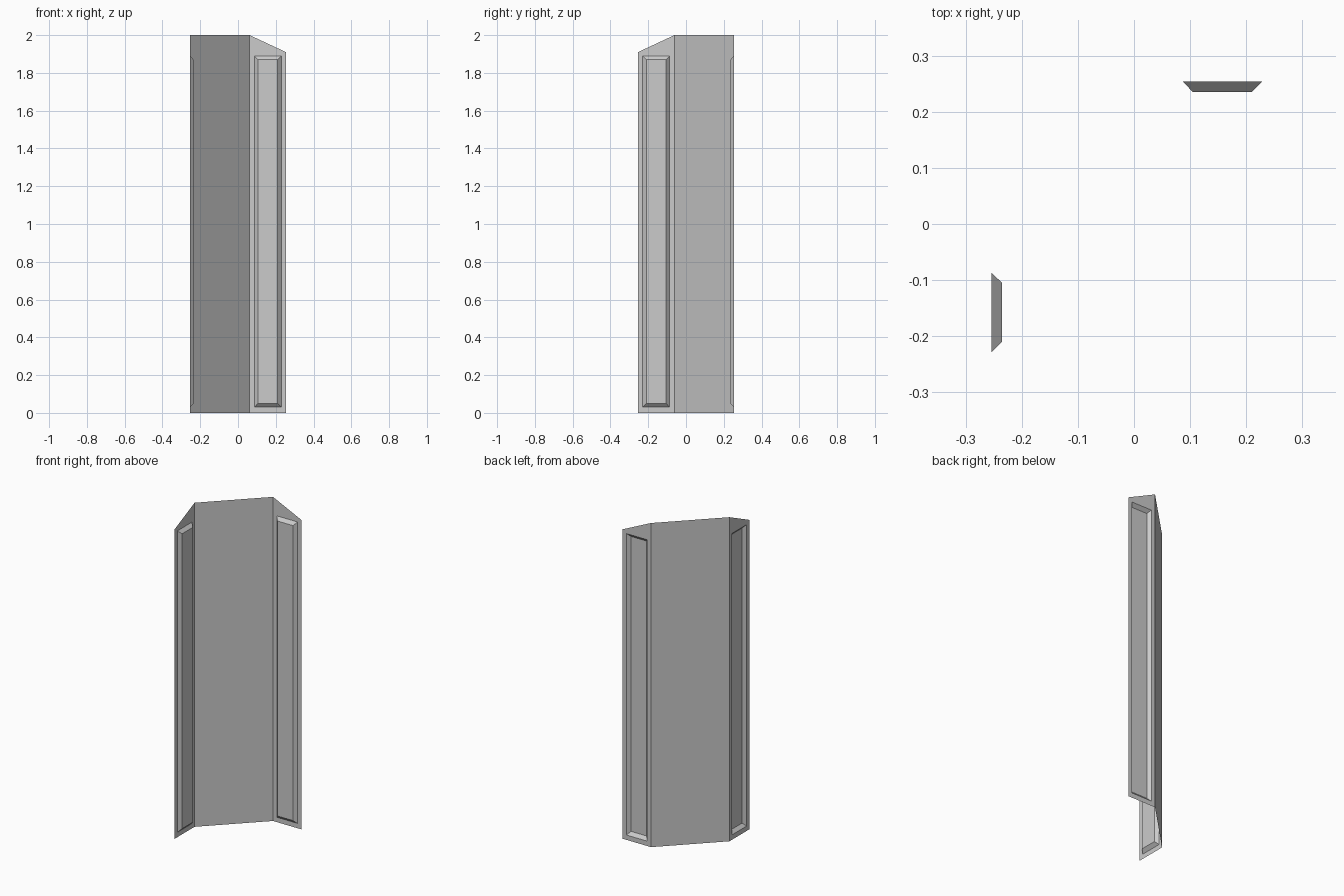
import bpy

if "Cube" in bpy.data.objects:
    bpy.data.objects.remove(bpy.data.objects["Cube"])

R = 0.254      # half width
C = 0.061      # where the wings meet the centre panel
H, H_EDGE = 2.0, 1.91
DEPTH = 0.019  # how far the pressed panel stands forward


def add_mesh(name, verts, faces):
    mesh = bpy.data.meshes.new(name)
    mesh.from_pydata(verts, [], faces)
    mesh.update()
    obj = bpy.data.objects.new(name, mesh)
    bpy.context.collection.objects.link(obj)
    return obj


def rect(x0, x1, z0, z1, y):
    return [(x0, y, z0), (x1, y, z0), (x1, y, z1), (x0, y, z1)]


def wing(name, mirrored):
    # Outer outline with sloped top, panel border, raised panel face
    loops = [(C, R, 0), (R, R, 0), (R, R, H_EDGE), (C, R, H)]
    loops += rect(0.087, 0.229, 0.03, 1.89, R)
    loops += rect(0.105, 0.21, 0.05, 1.87, R - DEPTH)
    faces = [(8, 9, 10, 11)]
    for base in (0, 4):
        for i in range(4):
            j = (i + 1) % 4
            faces.append((base + i, base + j, base + 4 + j, base + 4 + i))
    if mirrored:  # reflect across the diagonal y = -x
        loops = [(-y, -x, z) for x, y, z in loops]
        faces = [f[::-1] for f in faces]
    return add_mesh(name, loops, faces)


# Diagonal centre panel
add_mesh("centre_panel", [(-R, -C, 0), (C, R, 0), (C, R, H), (-R, -C, H)], [(0, 1, 2, 3)])

# Side wings with pressed panels
wing("right_wing", False)
wing("left_wing", True)
